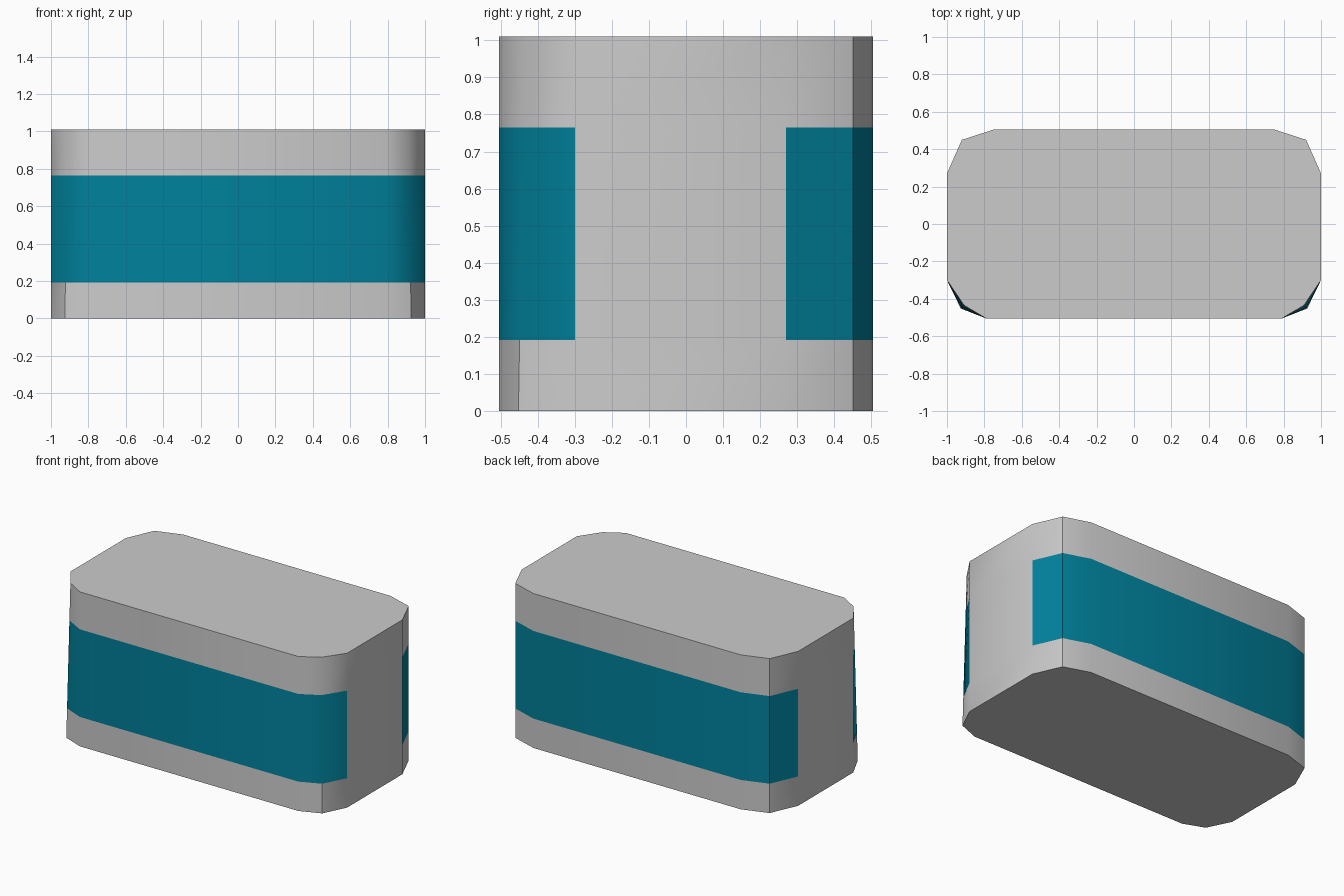
import bpy, bmesh, math

if "Cube" in bpy.data.objects:
    bpy.data.objects.remove(bpy.data.objects["Cube"])

# Right half of the outline, front to back, at the base and at the top
BASE = [(0.79, -0.505), (0.926, -0.452), (1.0, -0.30), (1.0, 0.27), (0.92, 0.45), (0.75, 0.505)]
TOP = [(0.79, -0.505), (0.908, -0.435), (1.0, -0.30), (1.0, 0.27), (0.92, 0.45), (0.75, 0.505)]
HEIGHTS = [0.0, 0.192, 0.765, 1.01]


def ring(z):
    t = z / HEIGHTS[-1]
    half = [(a[0] + (b[0] - a[0]) * t, a[1] + (b[1] - a[1]) * t, z) for a, b in zip(BASE, TOP)]
    return half + [(-x, y, z) for x, y, z in reversed(half)]


def shell(name, keep, caps=False, material=None):
    """Loft the outline through the heights, keeping faces where keep(row, side) is true."""
    bm = bmesh.new()
    rings = [[bm.verts.new(p) for p in ring(z)] for z in HEIGHTS]
    n = len(rings[0])
    for row in range(len(HEIGHTS) - 1):
        for i in range(n):
            if keep(row, i):
                j = (i + 1) % n
                bm.faces.new((rings[row][i], rings[row][j], rings[row + 1][j], rings[row + 1][i]))
    if caps:
        bm.faces.new(rings[0][::-1])
        bm.faces.new(rings[-1])
    loose = [v for v in bm.verts if not v.link_faces]
    bmesh.ops.delete(bm, geom=loose, context='VERTS')
    mesh = bpy.data.meshes.new(name)
    bm.to_mesh(mesh)
    bm.free()
    if material:
        mesh.materials.append(material)
    obj = bpy.data.objects.new(name, mesh)
    bpy.context.collection.objects.link(obj)
    bpy.ops.object.select_all(action='DESELECT')
    obj.select_set(True)
    bpy.context.view_layer.objects.active = obj
    bpy.ops.object.shade_smooth_by_angle(angle=math.radians(35))
    return obj


teal = bpy.data.materials.new("teal")
teal.diffuse_color = (0.0, 0.22, 0.33, 1.0)
teal.use_nodes = True
teal.node_tree.nodes["Principled BSDF"].inputs["Base Color"].default_value = teal.diffuse_color

END_PANELS = {2, 8}       # flat grey ends
FRONT = {0, 1, 9, 10, 11}  # front face and its corner facets
BACK = {3, 4, 5, 6, 7}     # back face and its corner facets

# Grey body with the two coloured bands set flush into it
shell("body", lambda row, i: row != 1 or i in END_PANELS, caps=True)
shell("front_band", lambda row, i: row == 1 and i in FRONT, material=teal)
shell("back_band", lambda row, i: row == 1 and i in BACK, material=teal)
